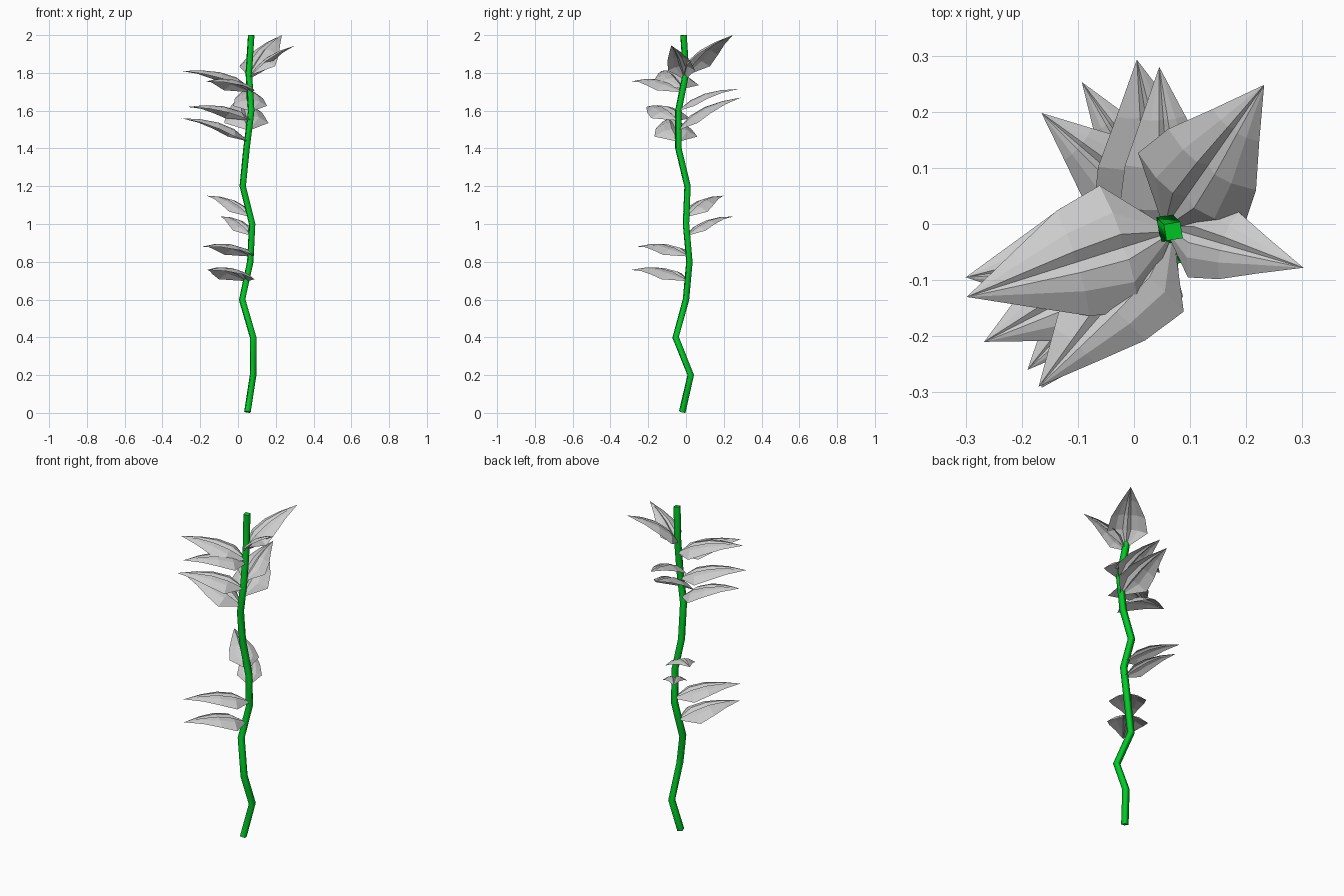
import bpy
from mathutils import Vector

if "Cube" in bpy.data.objects:
    bpy.data.objects.remove(bpy.data.objects["Cube"])

STEM = [(.05, -.02, .005), (.08, .025, .2), (.08, -.055, .4), (.022, 0, .6), (.065, .018, .8),
        (.075, 0, 1), (.025, .008, 1.2), (.045, -.04, 1.4), (.07, -.04, 1.6),
        (.057, 0, 1.8), (.07, -.013, 2)]

# stem: square tube along a zigzag path
green = bpy.data.materials.new("green")
green.diffuse_color = (0.0, 0.6, 0.02, 1)
green.use_nodes = True
green.node_tree.nodes["Principled BSDF"].inputs["Base Color"].default_value = green.diffuse_color
curve = bpy.data.curves.new("stem", 'CURVE')
curve.dimensions = '3D'
curve.bevel_depth = 0.021
curve.bevel_resolution = 0
curve.use_fill_caps = True
path = curve.splines.new('POLY')
path.points.add(len(STEM) - 1)
for p, co in zip(path.points, STEM):
    p.co = (*co, 1)
curve.materials.append(green)
bpy.context.collection.objects.link(bpy.data.objects.new("stem", curve))


def stem_at(z):
    for a, b in zip(STEM, STEM[1:]):
        if a[2] <= z <= b[2]:
            return Vector(a).lerp(Vector(b), (z - a[2]) / (b[2] - a[2]))


# leaf shape: rows along the length (position, width, arch), and a ribbed cross-section
ROWS = [(0, .1, 0), (.24, 1, .012), (.48, .83, .022), (.73, .44, .018)]
SECTION = [(-1, -.16), (-.55, .12), (-.2, .2), (0, .06), (.2, .2), (.55, .12), (1, -.16)]


def leaf(name, base_z, tip, half):
    base, tip = stem_at(base_z), Vector(tip)
    axis = tip - base
    side = axis.cross(Vector((0, 0, 1))).normalized()
    up = side.cross(axis).normalized()
    verts = [base + axis * t + side * (u * w * half) + up * (arch + h * w * half)
             for t, w, arch in ROWS for u, h in SECTION]
    n = len(SECTION)
    faces = [(r * n + i, r * n + i + 1, (r + 1) * n + i + 1, (r + 1) * n + i)
             for r in range(len(ROWS) - 1) for i in range(n - 1)]
    verts.append(tip)
    last = (len(ROWS) - 1) * n
    faces += [(last + i, last + i + 1, len(verts) - 1) for i in range(n - 1)]
    me = bpy.data.meshes.new(name)
    me.from_pydata(verts, [], faces)
    bpy.context.collection.objects.link(bpy.data.objects.new(name, me))


# leaves: height on the stem, tip, half width
LEAVES = [
    (.70, (-.165, -.292, .757), .115), (.83, (-.19, -.26, .88), .105),
    (.94, (-.093, .253, 1.04), .07), (1.04, (-.165, .198, 1.15), .085),
    (1.44, (-.30, -.095, 1.56), .115), (1.55, (-.267, -.21, 1.62), .115),
    (1.50, (.005, .293, 1.67), .118), (1.60, (.045, .28, 1.715), .09),
    (1.70, (-.17, -.29, 1.755), .108), (1.72, (-.298, -.13, 1.81), .118),
    (1.77, (.302, -.078, 1.945), .075), (1.79, (.232, .248, 2.0), .115)]
for k, data in enumerate(LEAVES):
    leaf(f"leaf_{k + 1}", *data)
